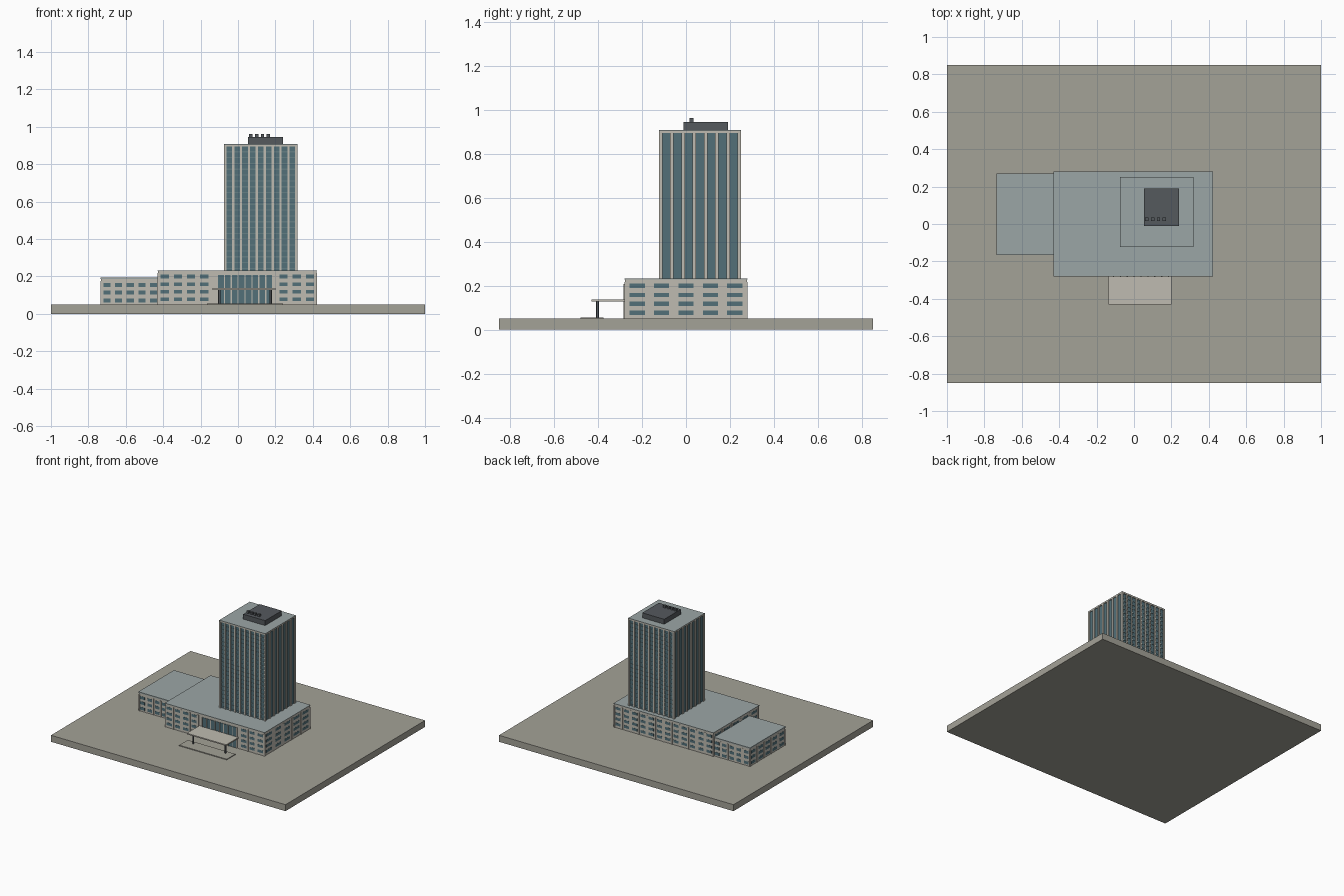
import bpy, bmesh

if "Cube" in bpy.data.objects:
    bpy.data.objects.remove(bpy.data.objects["Cube"])

def material(name, r, g, b):
    m = bpy.data.materials.new(name)
    m.diffuse_color = (r, g, b, 1)
    m.use_nodes = True
    m.node_tree.nodes["Principled BSDF"].inputs["Base Color"].default_value = m.diffuse_color
    return m

STONE = material("stone", 0.52, 0.50, 0.44)
PAVING = material("paving", 0.37, 0.36, 0.31)
GLASS = material("glass", 0.085, 0.16, 0.19)
SPANDREL = material("spandrel", 0.13, 0.21, 0.23)
ROOF = material("roof", 0.33, 0.38, 0.38)
DARK = material("dark_metal", 0.09, 0.10, 0.11)

def boxes(name, mat, items):
    """One object made of boxes given as (x0, x1, y0, y1, z0, z1)."""
    bm = bmesh.new()
    for x0, x1, y0, y1, z0, z1 in items:
        verts = bmesh.ops.create_cube(bm, size=1)["verts"]
        for v in verts:
            v.co = ((x0 + x1) / 2 + v.co.x * (x1 - x0),
                    (y0 + y1) / 2 + v.co.y * (y1 - y0),
                    (z0 + z1) / 2 + v.co.z * (z1 - z0))
    me = bpy.data.meshes.new(name)
    bm.to_mesh(me)
    bm.free()
    me.materials.append(mat)
    ob = bpy.data.objects.new(name, me)
    bpy.context.collection.objects.link(ob)
    return ob

def on_face(block, side, u0, u1, z0, z1, out, inset=0.002):
    """Box lying on one face of a block, u measured along that face."""
    x0, x1, y0, y1 = block[:4]
    return {"front": (u0, u1, y0 - out, y0 + inset, z0, z1),
            "back": (u0, u1, y1 - inset, y1 + out, z0, z1),
            "left": (x0 - out, x0 + inset, u0, u1, z0, z1),
            "right": (x1 - inset, x1 + out, u0, u1, z0, z1)}[side]

def bays(block, side, n):
    """Start of the face and the bay width."""
    a, b = block[:2] if side in ("front", "back") else block[2:4]
    return a, (b - a) / n

def window_grid(block, sides, rows, height, skip=None):
    wins, piers = [], []
    for side, n in sides.items():
        a, w = bays(block, side, n)
        for i in range(n):
            c = a + (i + 0.5) * w
            if skip and side == "front" and skip[0] < c < skip[1]:
                continue
            for z in rows:
                wins.append(on_face(block, side, c - w * 0.31, c + w * 0.31,
                                    z - height / 2, z + height / 2, 0.001))
        for i in range(n + 1):
            c = min(max(a + i * w, a + 0.004), a + n * w - 0.004)
            if skip and side == "front" and skip[0] < c < skip[1]:
                continue
            piers.append(on_face(block, side, c - 0.004, c + 0.004,
                                 block[4], block[5] - 0.012, 0.003))
    return wins, piers

# Site slab
boxes("site_slab", PAVING, [(-1, 1, -0.85, 0.85, 0, 0.05)])

# Podium
podium = (-0.427, 0.42, -0.277, 0.277, 0.05, 0.23)
boxes("podium_walls", STONE, [podium])
boxes("podium_roof", ROOF, [(-0.43, 0.423, -0.28, 0.28, 0.229, 0.233)])
wins, piers = window_grid(podium, {"front": 12, "back": 12, "left": 5, "right": 5},
                          [0.078, 0.118, 0.158, 0.2], 0.02, (-0.12, 0.19))
boxes("podium_windows", GLASS, wins)
boxes("podium_piers", STONE, piers)

# Side wing
wing = (-0.732, -0.42, -0.162, 0.267, 0.05, 0.187)
boxes("wing_walls", STONE, [wing])
boxes("wing_roof", ROOF, [(-0.735, -0.42, -0.165, 0.27, 0.186, 0.195)])
wins, piers = window_grid(wing, {"front": 5, "back": 5, "left": 5},
                          [0.072, 0.114, 0.154], 0.022)
boxes("wing_windows", GLASS, wins)
boxes("wing_piers", STONE, piers)

# Tower
tower = (-0.068, 0.312, -0.115, 0.243, 0.23, 0.9)
boxes("tower_glass", GLASS, [tower])
boxes("tower_cap", STONE, [(-0.075, 0.318, -0.122, 0.25, 0.895, 0.904)])
boxes("tower_roof", ROOF, [(-0.075, 0.318, -0.122, 0.25, 0.903, 0.907)])
fins = []
for side, n, w in (("front", 9, 0.012), ("back", 9, 0.012), ("left", 7, 0.016), ("right", 7, 0.016)):
    a, step = bays(tower, side, n)
    for i in range(n + 1):
        c = a + i * step
        fins.append(on_face(tower, side, c - w / 2, c + w / 2, 0.23, 0.9, 0.007))
boxes("tower_fins", STONE, fins)
floors = 21
boxes("tower_spandrels", SPANDREL,
      [on_face(tower, s, tower[0], tower[1], z, z + 0.006, 0.002)
       for s in ("front", "back") for z in [0.24 + 0.655 * k / floors for k in range(floors)]])

# Rooftop plant room and vents
boxes("plant_room", DARK, [(0.053, 0.24, -0.012, 0.19, 0.905, 0.945)])
boxes("roof_vents", DARK, [(x, x + 0.018, 0.016, 0.034, 0.944, 0.962)
                           for x in (0.06, 0.091, 0.122, 0.153)])

# Entrance glazing with mullions
boxes("entrance_glazing", GLASS, [on_face(podium, "front", -0.11, 0.185, 0.05, 0.208, 0.003)])
boxes("entrance_mullions", STONE,
      [on_face(podium, "front", -0.11 + 0.295 * i / 8 - 0.003, -0.11 + 0.295 * i / 8 + 0.003,
               0.05, 0.208, 0.006) for i in range(9)])

# Canopy, posts and entrance step
boxes("entrance_canopy", STONE, [(-0.135, 0.2, -0.43, -0.275, 0.128, 0.137)])
boxes("entrance_step", PAVING, [(-0.165, 0.24, -0.48, -0.375, 0.049, 0.056)])
for i, x in enumerate((-0.1, 0.175)):
    bpy.ops.mesh.primitive_cylinder_add(vertices=12, radius=0.006, depth=0.08,
                                        location=(x, -0.402, 0.09))
    post = bpy.context.object
    post.name = f"canopy_post_{i + 1}"
    post.data.materials.append(DARK)
    bpy.ops.object.shade_smooth_by_angle()
